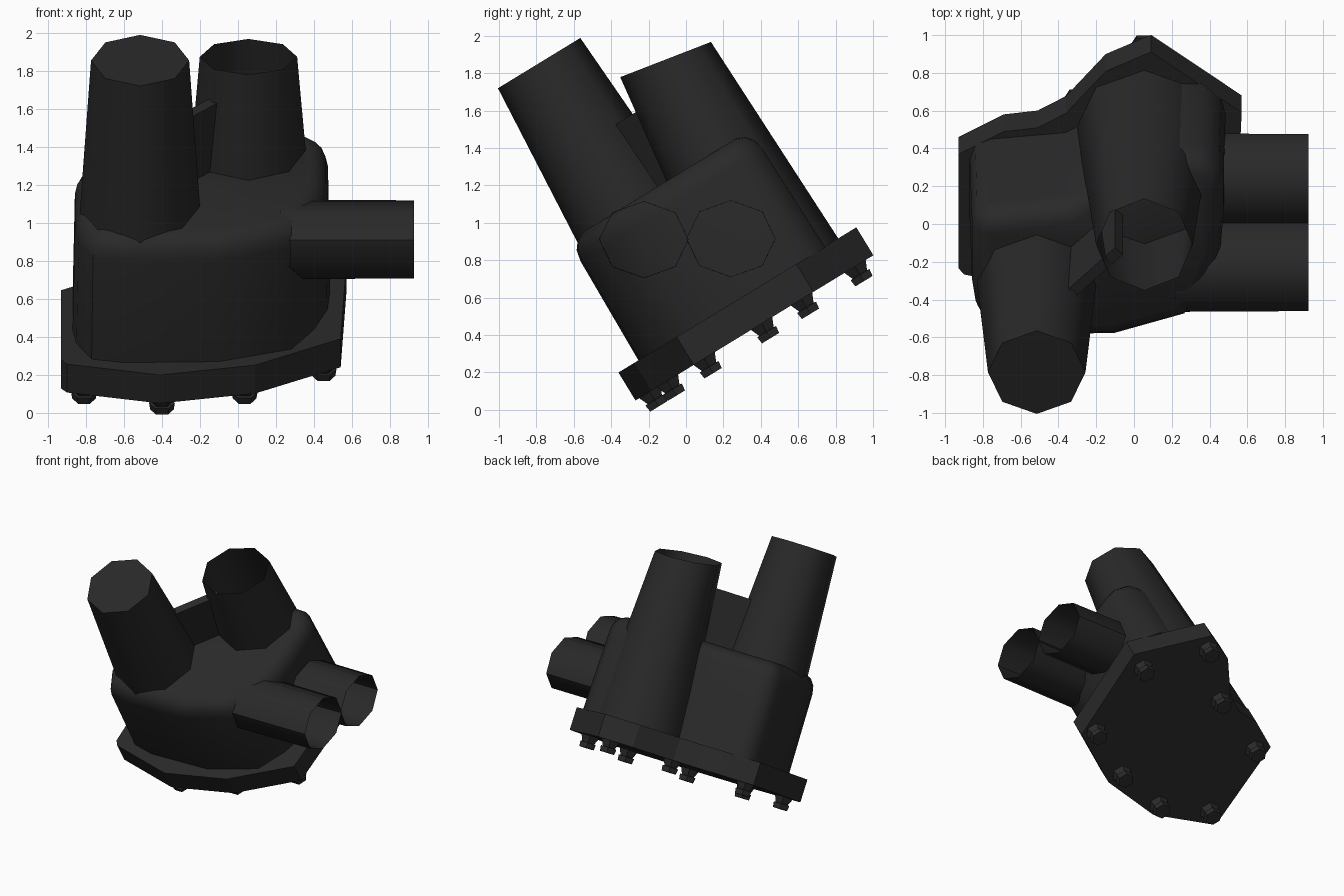
import bpy, bmesh, math
from mathutils import Vector

if "Cube" in bpy.data.objects:
    bpy.data.objects.remove(bpy.data.objects["Cube"])

# The whole unit leans back-to-front: local axes x, v (along flange), w (flange normal)
T = math.radians(31.4)
C, S = math.cos(T), math.sin(T)


def tilt(x, v, w):
    return Vector((x, -0.27 + C * v - S * w, 0.05 + S * v + C * w))


mat = bpy.data.materials.new("dark_grey")
mat.diffuse_color = (0.022, 0.022, 0.022, 1)
mat.use_nodes = True
mat.node_tree.nodes["Principled BSDF"].inputs["Base Color"].default_value = mat.diffuse_color


def loft(name, rings, cap_start=True, cap_end=True, smooth=35):
    """Skin a list of equally sized point rings."""
    bm = bmesh.new()
    vs = [[bm.verts.new(p) for p in r] for r in rings]
    n = len(rings[0])
    for a, b in zip(vs, vs[1:]):
        for i in range(n):
            j = (i + 1) % n
            bm.faces.new((a[i], a[j], b[j], b[i]))
    if cap_start:
        bm.faces.new(vs[0][::-1])
    if cap_end:
        bm.faces.new(vs[-1])
    bmesh.ops.recalc_face_normals(bm, faces=bm.faces)
    me = bpy.data.meshes.new(name)
    bm.to_mesh(me)
    bm.free()
    me.materials.append(mat)
    ob = bpy.data.objects.new(name, me)
    bpy.context.collection.objects.link(ob)
    bpy.ops.object.select_all(action='DESELECT')
    ob.select_set(True)
    bpy.context.view_layer.objects.active = ob
    if smooth:
        bpy.ops.object.shade_smooth_by_angle(angle=math.radians(smooth))
    return ob


def circle(x, v, w, r, n=8, slope=0.0):
    """Ring in the flange plane, optionally sloped along v."""
    pts = []
    for i in range(n):
        a = 2 * math.pi * i / n
        dv = r * math.sin(a)
        pts.append(tilt(x + r * math.cos(a), v + dv, w + slope * dv))
    return pts


# Mounting flange
flange = [(-0.93, 0.15), (-0.90, 0.11), (-0.41, 0.0), (0.09, 0.10), (0.54, 0.365),
          (0.57, 1.114), (0.09, 1.49), (-0.15, 1.37), (-0.36, 1.11), (-0.51, 1.02),
          (-0.69, 0.996), (-0.93, 0.856)]
loft("flange", [[tilt(x, v, w) for x, v in flange] for w in (0, 0.175)], smooth=0)

# Housing body with rounded top edge
body = [(-0.87, 0.46), (-0.85, 0.32), (-0.77, 0.16), (-0.60, 0.125), (-0.10, 0.135),
        (0.28, 0.26), (0.40, 0.46), (0.47, 0.66), (0.485, 0.85), (0.485, 1.10),
        (0.46, 1.20), (0.36, 1.29), (0.10, 1.30), (-0.22, 1.08), (-0.36, 0.99),
        (-0.76, 0.95), (-0.84, 0.91), (-0.87, 0.82)]


def inset(pts, d):
    """Move each outline corner inward by d."""
    out = []
    for i, p in enumerate(pts):
        p = Vector(p)
        a, b = Vector(pts[i - 1]), Vector(pts[(i + 1) % len(pts)])
        t = (b - a).normalized()
        out.append(p + Vector((-t.y, t.x)) * d)
    return out


profile = [(0.17, 0.0), (0.79, 0.012), (0.85, 0.025), (0.895, 0.06), (0.915, 0.11)]
loft("housing", [[tilt(x, v, w) for x, v in inset(body, d)] for w, d in profile], smooth=50)

# Closed upper pipe and open rear pipe that runs down to the flange
loft("closed_pipe", [circle(-0.515, 0.49, 0.6, 0.335), circle(-0.515, 0.50, 1.808, 0.258)],
     smooth=50)
loft("open_pipe", [circle(0.055, 1.015, 0.16, 0.362),
                   circle(0.055, 1.087, 1.472, 0.256, slope=-0.18)],
     cap_end=False, smooth=50)

# Web plate joining the two pipes
a, b = Vector((-0.38, 0.64)), Vector((-0.08, 0.95))
side = Vector((a.y - b.y, b.x - a.x)).normalized() * 0.03
web = [a - side, b - side, b + side, a + side]
loft("web", [[tilt(p.x, p.y, w) for p in web] for w in (0.85, 1.315)], smooth=0)


# Twin open side outlets pointing along +x
def side_ring(x, y, z, r):
    return [Vector((x, y + r * math.cos(k * math.pi / 4),
                    z + 0.86 * r * math.sin(k * math.pi / 4))) for k in range(8)]


for name, y, z in (("outlet_front", -0.225, 0.91), ("outlet_rear", 0.24, 0.915)):
    loft(name, [side_ring(0.22, y, z, 0.24), side_ring(0.925, y, z, 0.236)],
         cap_end=False, smooth=50)

# Hex bolts under the flange
bolts = [(0.43, 1.04), (0.045, 1.375), (-0.31, 1.04), (-0.82, 0.79),
         (-0.81, 0.20), (-0.40, 0.09), (0.035, 0.20), (0.45, 0.43)]
for i, (x, v) in enumerate(bolts):
    loft("bolt_%d" % (i + 1), [circle(x, v, w, r, 6) for w, r in
         ((0.01, 0.082), (-0.05, 0.052), (-0.052, 0.068), (-0.092, 0.062))], smooth=0)
